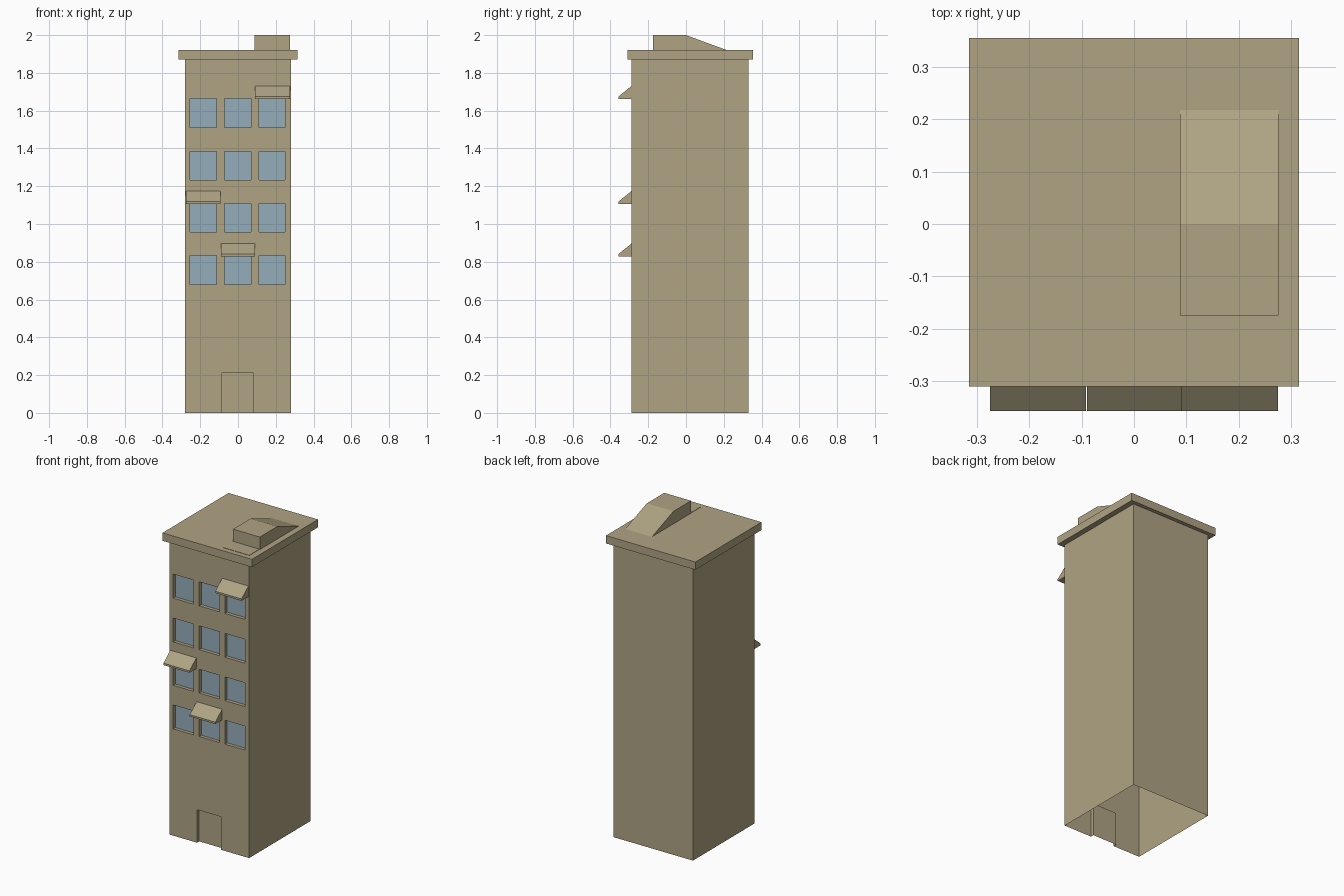
import bpy, bmesh

if "Cube" in bpy.data.objects:
    bpy.data.objects.remove(bpy.data.objects["Cube"])

X0, X1, Y0, Y1, TOP = -0.28, 0.28, -0.288, 0.33, 1.88
DEPTH = 0.022


def material(name, color):
    m = bpy.data.materials.new(name)
    m.diffuse_color = (*color, 1)
    m.use_nodes = True
    m.node_tree.nodes["Principled BSDF"].inputs["Base Color"].default_value = m.diffuse_color
    return m


STONE = material("stone", (0.43, 0.37, 0.23))
GLASS = material("glass", (0.30, 0.42, 0.50))


def finish(name, bm, mat):
    bmesh.ops.remove_doubles(bm, verts=bm.verts, dist=1e-5)
    me = bpy.data.meshes.new(name)
    bm.to_mesh(me)
    bm.free()
    me.materials.append(mat)
    ob = bpy.data.objects.new(name, me)
    bpy.context.collection.objects.link(ob)
    return ob


def quad(bm, *pts):
    bm.faces.new([bm.verts.new(p) for p in pts])


def front_quad(bm, xa, xb, za, zb, y):
    quad(bm, (xa, y, za), (xb, y, za), (xb, y, zb), (xa, y, zb))


def reveal(bm, xa, xb, za, zb, sill=True):
    # four side faces of an opening going into the wall
    a, b = Y0, Y0 + DEPTH
    quad(bm, (xa, a, za), (xa, b, za), (xa, b, zb), (xa, a, zb))
    quad(bm, (xb, a, za), (xb, a, zb), (xb, b, zb), (xb, b, za))
    quad(bm, (xa, a, zb), (xa, b, zb), (xb, b, zb), (xb, a, zb))
    if sill:
        quad(bm, (xa, a, za), (xb, a, za), (xb, b, za), (xa, b, za))


def extrude_profile(name, profile, xa, xb, mat):
    # (y, z) outline swept along x
    bm = bmesh.new()
    f = bm.faces.new([bm.verts.new((xa, y, z)) for y, z in profile])
    r = bmesh.ops.extrude_face_region(bm, geom=[f])
    vs = [v for v in r["geom"] if isinstance(v, bmesh.types.BMVert)]
    bmesh.ops.translate(bm, verts=vs, vec=(xb - xa, 0, 0))
    bmesh.ops.recalc_face_normals(bm, faces=bm.faces)
    return finish(name, bm, mat)


# openings
cols = [(-0.255, -0.113), (-0.072, 0.07), (0.11, 0.25)]
rows = [(0.68, 0.832), (0.957, 1.108), (1.233, 1.385), (1.512, 1.665)]
door = (-0.088, 0.083, 0.0, 0.21)

# walls: open-bottomed shell with pockets in the front
walls, glass = bmesh.new(), bmesh.new()
quad(walls, (X1, Y0, 0), (X1, Y1, 0), (X1, Y1, TOP), (X1, Y0, TOP))
quad(walls, (X0, Y1, 0), (X0, Y0, 0), (X0, Y0, TOP), (X0, Y1, TOP))
quad(walls, (X1, Y1, 0), (X0, Y1, 0), (X0, Y1, TOP), (X1, Y1, TOP))

# door band at the base of the front wall
front_quad(walls, X0, door[0], 0, door[3], Y0)
front_quad(walls, door[1], X1, 0, door[3], Y0)
reveal(walls, *door, sill=False)
front_quad(walls, *door, Y0 + DEPTH)

# window storeys
z = door[3]
for za, zb in rows:
    front_quad(walls, X0, X1, z, za, Y0)
    x = X0
    for xa, xb in cols:
        front_quad(walls, x, xa, za, zb, Y0)
        reveal(walls, xa, xb, za, zb)
        front_quad(glass, xa, xb, za, zb, Y0 + DEPTH)
        x = xb
    front_quad(walls, x, X1, za, zb, Y0)
    z = zb
front_quad(walls, X0, X1, z, TOP, Y0)
finish("walls", walls, STONE)
finish("window_panes", glass, GLASS)

# overhanging roof slab
extrude_profile("roof_slab", [(-0.31, 1.87), (0.355, 1.87), (0.355, 1.92), (-0.31, 1.92)],
                -0.315, 0.315, STONE)

# rooftop stair house with sloping back
extrude_profile("stair_house", [(-0.175, 1.919), (0.22, 1.919), (0.0, 2.0), (-0.175, 2.0)],
                0.088, 0.276, STONE)

# flat landing in front of the stair house
extrude_profile("roof_landing", [(-0.276, 1.919), (-0.175, 1.919), (-0.175, 1.922), (-0.276, 1.922)],
                0.09, 0.273, STONE)

# wedge awnings
for i, (xa, xb, za) in enumerate([(-0.275, -0.092, 1.107), (-0.09, 0.09, 0.829), (0.09, 0.275, 1.663)]):
    extrude_profile(f"awning_{i + 1}", [(Y0, za), (-0.357, za), (-0.357, za + 0.012), (Y0, za + 0.068)],
                    xa, xb, STONE)
